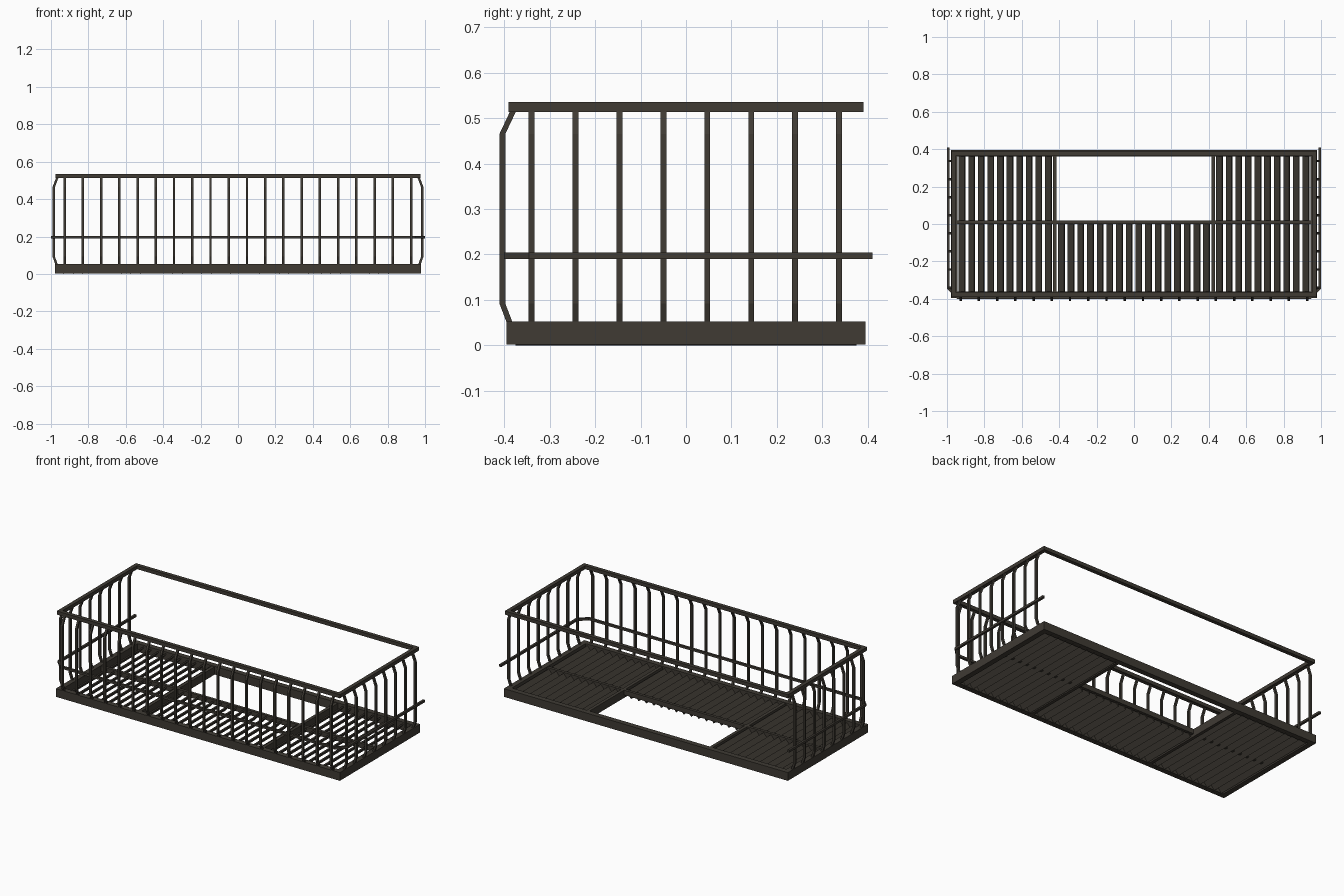
import bpy, bmesh
from mathutils import Vector

if "Cube" in bpy.data.objects:
    bpy.data.objects.remove(bpy.data.objects["Cube"])

iron = bpy.data.materials.new("dark_iron")
iron.diffuse_color = (0.05, 0.043, 0.034, 1)
iron.use_nodes = True
iron.node_tree.nodes["Principled BSDF"].inputs["Base Color"].default_value = iron.diffuse_color


def finish(name, bm):
    bmesh.ops.recalc_face_normals(bm, faces=bm.faces)
    me = bpy.data.meshes.new(name)
    bm.to_mesh(me)
    bm.free()
    me.materials.append(iron)
    ob = bpy.data.objects.new(name, me)
    bpy.context.collection.objects.link(ob)
    return ob


def loft(bm, rings, closed=False):
    """Join a run of four-cornered rings into a bar."""
    vs = [[bm.verts.new(p) for p in r] for r in rings]
    n = len(vs)
    for i in range(n if closed else n - 1):
        a, b = vs[i], vs[(i + 1) % n]
        for k in range(4):
            bm.faces.new((a[k], a[(k + 1) % 4], b[(k + 1) % 4], b[k]))
    if not closed:
        bm.faces.new(vs[0])
        bm.faces.new(vs[-1][::-1])


def box(bm, x0, x1, y0, y1, z0, z1):
    loft(bm, [[(x0, y0, z), (x1, y0, z), (x1, y1, z), (x0, y1, z)] for z in (z0, z1)])


def rect_frame(name, x, y, w, z0, z1):
    """Mitred rectangular frame with outer half sizes x, y and bar width w."""
    bm = bmesh.new()
    rings = []
    for sx, sy in ((-1, -1), (1, -1), (1, 1), (-1, 1)):
        o, i = (sx * x, sy * y), (sx * (x - w), sy * (y - w))
        rings.append([(*o, z0), (*o, z1), (*i, z1), (*i, z0)])
    loft(bm, rings, True)
    return finish(name, bm)


# outer floor frame and top handrail
rect_frame("floor_frame", 0.978, 0.395, 0.033, 0.002, 0.053)
rect_frame("top_handrail", 0.975, 0.39, 0.024, 0.513, 0.535)

# floor bearers around the ladder opening
bm = bmesh.new()
box(bm, -0.95, 0.95, 0.0, 0.018, 0.02, 0.05)
for s in (-1, 1):
    box(bm, s * 0.424 - 0.01, s * 0.424 + 0.01, -0.37, 0.37, 0.002, 0.05)
finish("floor_bearers", bm)

# tilted floor slats, high on the +x edge
bm = bmesh.new()


def slats(x0, x1, count, y0, y1):
    pitch = (x1 - x0) / count
    for i in range(count):
        c = x0 + pitch * (i + 0.5)
        a, b, t = c - 0.018, c + 0.018, 0.007
        loft(bm, [[(a, y, t), (a + t * .7, y, 0), (b, y, 0.037), (b - t * .7, y, 0.044)]
                  for y in (y0, y1)])


slats(-0.945, -0.432, 10, -0.375, 0.375)
slats(0.432, 0.945, 10, -0.375, 0.375)
slats(-0.414, 0.414, 16, -0.375, 0.005)
finish("floor_slats", bm)

# bowed balusters: offsets along the outward direction against height
H = 0.0065


def baluster(bm, base, out, profile):
    out = Vector(out)
    side = Vector((-out.y, out.x, 0))
    rings = []
    for d, z in profile:
        c = Vector(base) + out * d + Vector((0, 0, z))
        rings.append([c + out * H + side * H, c - out * H + side * H,
                      c - out * H - side * H, c + out * H - side * H])
    loft(bm, rings)


bm = bmesh.new()
for i in range(20):
    baluster(bm, (-0.927 + i * 0.0975, 0, 0), (0, -1, 0),
             ((0.386, 0.045), (0.404, 0.092), (0.404, 0.465), (0.379, 0.518)))
finish("front_balusters", bm)

bm = bmesh.new()
for s in (-1, 1):
    for i in range(8):
        baluster(bm, (0, -0.34 + i * 0.0967, 0), (s, 0, 0),
                 ((0.968, 0.045), (0.985, 0.092), (0.985, 0.465), (0.965, 0.518)))
finish("side_balusters", bm)

# middle rail with cut corners, open at the back
path = [(-0.993, 0.41), (-0.993, -0.343), (-0.943, -0.393),
        (0.943, -0.393), (0.993, -0.343), (0.993, 0.41)]
pts = [Vector(p) for p in path]
R = 0.007
rings = []
for i, p in enumerate(pts):
    dirs = []
    if i > 0:
        dirs.append((p - pts[i - 1]).normalized())
    if i < len(pts) - 1:
        dirs.append((pts[i + 1] - p).normalized())
    d = sum(dirs, Vector((0, 0))).normalized()
    n = Vector((d.y, -d.x)) * R / d.dot(dirs[0])
    rings.append([(*(p + n), 0.19), (*(p + n), 0.204), (*(p - n), 0.204), (*(p - n), 0.19)])
bm = bmesh.new()
loft(bm, rings)
finish("middle_rail", bm)
